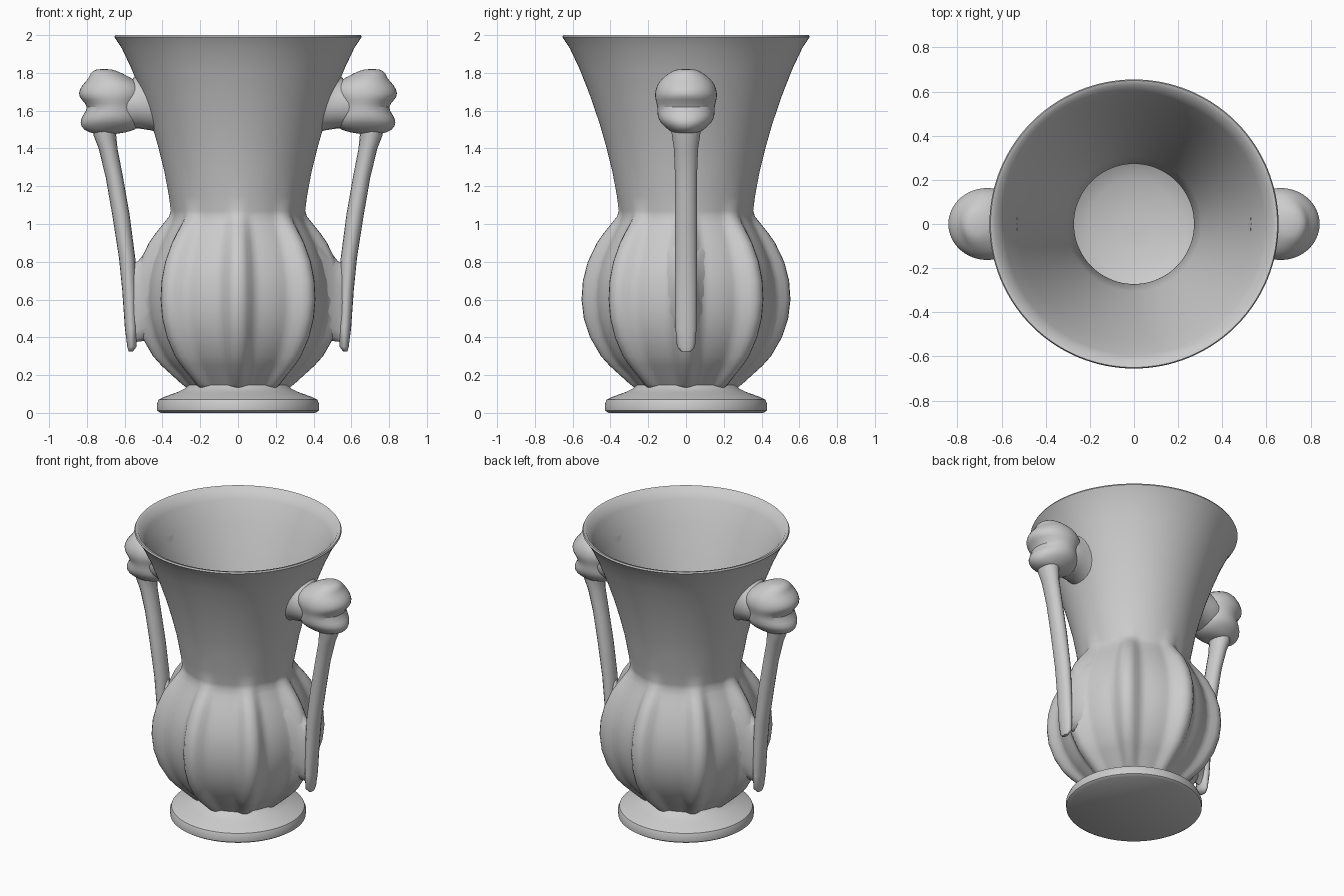
import bpy, bmesh
from math import sin, cos, pi
from mathutils import Vector


def skin(name, rings, mirror=False, subsurf=0, angle=60):
    """Bridge a stack of equal-sized rings, cap both ends, shade smooth."""
    bm = bmesh.new()
    loops = [[bm.verts.new(p) for p in ring] for ring in rings]
    n = len(loops[0])
    for a, b in zip(loops, loops[1:]):
        for i in range(n):
            j = (i + 1) % n
            bm.faces.new((a[i], a[j], b[j], b[i]))
    bm.faces.new(loops[0][::-1])
    bm.faces.new(loops[-1])
    bmesh.ops.recalc_face_normals(bm, faces=bm.faces)
    mesh = bpy.data.meshes.new(name)
    bm.to_mesh(mesh)
    bm.free()
    ob = bpy.data.objects.new(name, mesh)
    bpy.context.collection.objects.link(ob)
    bpy.ops.object.select_all(action='DESELECT')
    ob.select_set(True)
    bpy.context.view_layer.objects.active = ob
    bpy.ops.object.shade_smooth_by_angle(angle=angle * pi / 180)
    if mirror:
        ob.modifiers.new("mirror", 'MIRROR')
    if subsurf:
        sub = ob.modifiers.new("smooth", 'SUBSURF')
        sub.levels = sub.render_levels = subsurf
    return ob


def ring_z(r, z, rib=0.0, n=128):
    """Horizontal ring; rib blends in eight raised ribs with sunken panels between."""
    pts = []
    for i in range(n):
        t = 2 * pi * i / n
        f = min(max((abs(sin(4 * t)) - 0.12) / 0.68, 0), 1)
        k = r * (1 - rib * 0.125 * f * f * (3 - 2 * f))
        pts.append(Vector((k * cos(t), k * sin(t), z)))
    return pts


def ellipse(c, u, v, n=16):
    return [Vector(c) + Vector(u) * cos(2 * pi * i / n) + Vector(v) * sin(2 * pi * i / n)
            for i in range(n)]


# Round foot
foot = [(.41, 0), (.428, .012), (.43, .045), (.42, .07), (.39, .085),
        (.32, .11), (.28, .13), (.25, .16)]
skin("foot", [ring_z(r, z) for r, z in foot], angle=35)

# Ribbed body, flared neck and hollow inside as one wall (radius, height, rib strength)
wall = [(.26, .125, .6), (.295, .15, .8), (.35, .2, 1), (.405, .25, 1), (.45, .3, 1),
        (.508, .4, 1), (.541, .5, 1), (.553, .6, 1), (.546, .7, 1), (.52, .8, 1),
        (.472, .9, 1), (.437, .95, .9), (.397, 1.0, .7), (.365, 1.04, .4), (.356, 1.07, .15),
        (.366, 1.15, 0), (.39, 1.28, 0), (.42, 1.4, 0), (.457, 1.53, 0), (.508, 1.68, 0),
        (.563, 1.82, 0), (.615, 1.93, 0), (.648, 1.98, 0), (.655, 1.99, 0), (.65, 2.0, 0),
        (.63, 1.995, 0), (.59, 1.93, 0), (.53, 1.8, 0), (.45, 1.6, 0), (.37, 1.38, 0),
        (.305, 1.18, 0), (.272, 1.06, 0), (.29, 1.0, 0), (.39, .87, 0), (.45, .7, 0),
        (.455, .55, 0), (.42, .38, 0), (.33, .25, 0), (.2, .19, 0), (.05, .18, 0)]
skin("vase_wall", [ring_z(*p) for p in wall])

# Handle bars: centre x, height, half-width in x and y
bar = [(.568, .325, .012, .025), (.562, .35, .024, .048), (.566, .45, .033, .056),
       (.575, .65, .038, .058), (.587, .82, .043, .058), (.62, 1.05, .046, .058),
       (.655, 1.25, .046, .058), (.688, 1.4, .05, .064), (.705, 1.47, .06, .075),
       (.705, 1.53, .07, .08)]
skin("handle_bar", [ellipse((x, 0, z), (a, 0, 0), (0, b, 0)) for x, z, a, b in bar],
     mirror=True)

# Webs joining the bars to the body: x, centre z, half-height, half-thickness
web = [(.42, .65, .28, .15), (.46, .64, .25, .11), (.50, .61, .23, .075),
       (.53, .59, .212, .058), (.555, .58, .215, .045), (.58, .565, .22, .03)]
skin("handle_web", [ellipse((x, 0, z), (0, 0, h), (0, t, 0)) for x, z, h, t in web],
     mirror=True)

# Knobbly heads on top of the handles, two bulges with a groove between
head = [(.70, 1.475, .06, .06), (.68, 1.495, .14, .09), (.67, 1.535, .172, .14),
        (.665, 1.575, .16, .155), (.655, 1.62, .135, .152), (.665, 1.66, .17, .165),
        (.665, 1.69, .185, .168), (.665, 1.735, .165, .158), (.675, 1.77, .115, .13),
        (.70, 1.80, .085, .09), (.71, 1.822, .04, .05)]
skin("handle_head", [ellipse((x, 0, z), (a, 0, 0), (0, b, 0), 20) for x, z, a, b in head],
     mirror=True, subsurf=1)

# Flared roots blending the heads into the sloping neck: x, centre z, lean, half-height, half-depth
root = [(.472, 1.64, .058, .165, .14), (.50, 1.64, .045, .145, .138),
        (.54, 1.635, .02, .13, .14), (.59, 1.635, 0, .13, .135), (.66, 1.64, 0, .13, .12)]
skin("head_root", [ellipse((x, 0, z), (s, 0, h), (0, t, 0), 24) for x, z, s, h, t in root],
     mirror=True)
